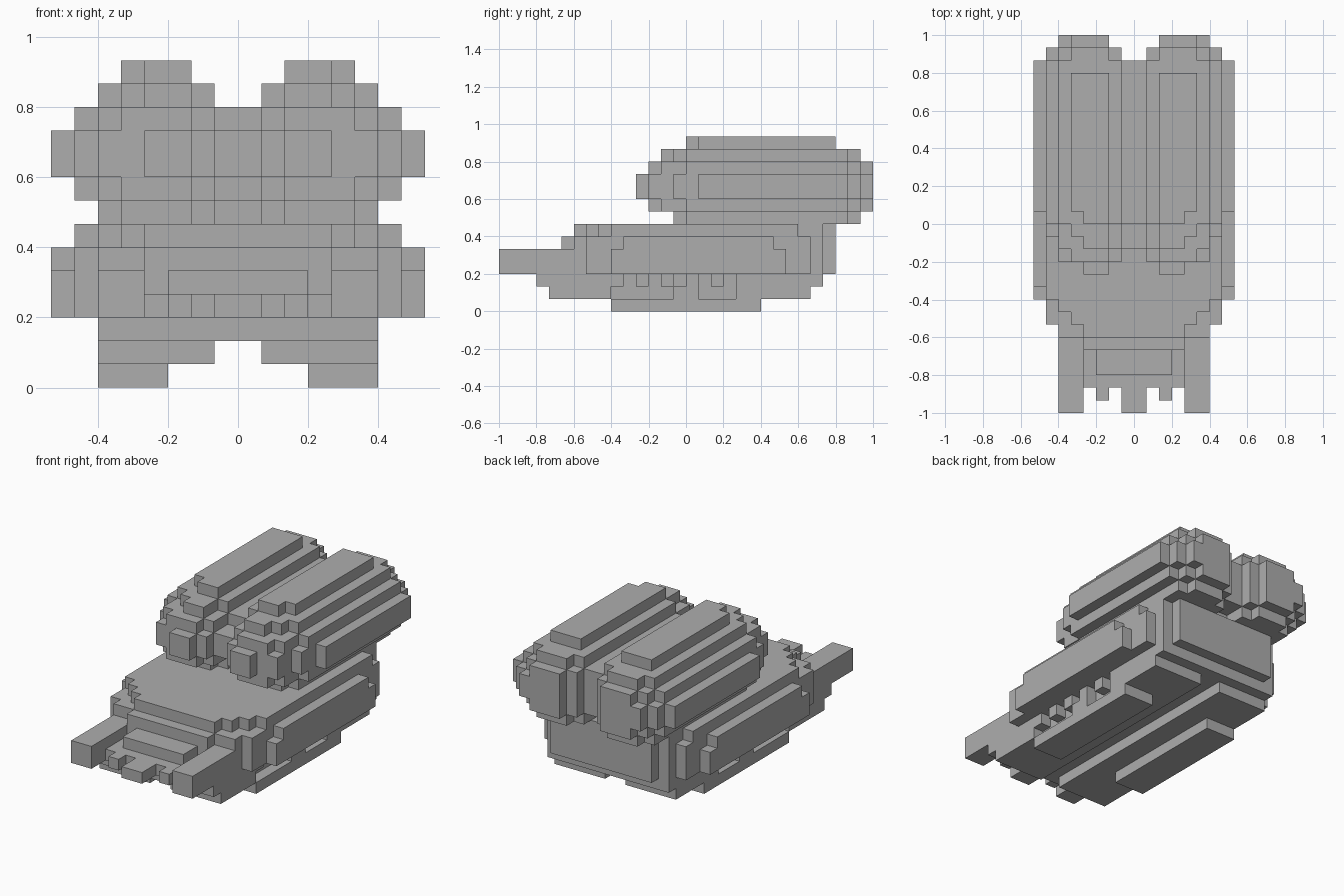
import bpy, bmesh, math
from mathutils import Vector

if "Cube" in bpy.data.objects:
    bpy.data.objects.remove(bpy.data.objects["Cube"])

U = 1 / 15  # size of one block

grey = bpy.data.materials.new("plain_grey")
grey.use_nodes = True
tone = (0.42, 0.42, 0.42, 1)
grey.diffuse_color = tone
grey.node_tree.nodes["Principled BSDF"].inputs["Base Color"].default_value = tone


def cells(box):
    x0, x1, z0, z1, y0, y1 = box
    return {(x, y, z) for x in range(x0, x1) for y in range(y0, y1) for z in range(z0, z1)}


def build(name, boxes, cuts=()):
    """Merge blocks (x0, x1, z0, z1, y0, y1), mirror them in x, keep only the skin."""
    solid = set().union(*(cells(b) for b in boxes))
    for c in cuts:
        solid -= cells(c)
    solid |= {(-x - 1, y, z) for x, y, z in solid}
    bm = bmesh.new()
    for cell in solid:
        centre = Vector(cell) + Vector((0.5, 0.5, 0.5))
        for axis in range(3):
            for sign in (-1, 1):
                near = list(cell)
                near[axis] += sign
                if tuple(near) in solid:
                    continue
                n, a, b = Vector(), Vector(), Vector()
                n[axis] = sign / 2
                a[(axis + 1) % 3] = 0.5
                b[(axis + 2) % 3] = 0.5 * sign
                ring = (-a - b, a - b, a + b, b - a)
                bm.faces.new([bm.verts.new((centre + n + r) * U) for r in ring])
    bmesh.ops.remove_doubles(bm, verts=bm.verts, dist=U / 100)
    bmesh.ops.dissolve_limit(bm, angle_limit=math.radians(1), verts=bm.verts, edges=bm.edges)
    mesh = bpy.data.meshes.new(name)
    bm.to_mesh(mesh)
    bm.free()
    mesh.materials.append(grey)
    obj = bpy.data.objects.new(name, mesh)
    bpy.context.collection.objects.link(obj)


# Twin rounded pods on top, joined in the middle
build("upper_pods", [
    (2, 4, 9, 11, -4, 15),
    (1, 6, 9, 11, -3, 14),
    (2, 5, 8, 12, -3, 15),
    (2, 6, 9, 11, -3, 15),
    (1, 6, 8, 12, -2, 14),
    (2, 5, 7, 13, -1, 14),
    (2, 4, 12, 13, -2, 14),
    (0, 7, 9, 11, -1, 13),
    (1, 7, 9, 11, -1, 14),
    (0, 7, 8, 12, 0, 13),
    (1, 6, 7, 13, 0, 13),
    (0, 8, 9, 11, 1, 13),
    (0, 1, 9, 11, -2, 13),
    (0, 1, 7, 8, 1, 11),
    (2, 5, 13, 14, 1, 12),
    (2, 4, 13, 14, 0, 12),
])

# Wide hull with stepped corners
build("hull", [
    (0, 4, 3, 6, -10, 12),
    (0, 6, 3, 6, -9, 11),
    (0, 7, 3, 6, -8, 10),
    (0, 8, 3, 5, -6, 8),
    (0, 8, 5, 6, -5, 7),
    (0, 5, 3, 7, -8, 12),
    (0, 4, 6, 7, -9, 11),
    (0, 6, 6, 7, -7, 11),
    (0, 7, 6, 7, -6, 9),
])

# Forward arms and the toothed snout between them
build("front_arms", [(4, 6, 3, 5, -15, -8)])
build("snout", [
    (0, 4, 3, 4, -13, -9),
    (0, 3, 4, 5, -12, -9),
    (2, 3, 3, 4, -14, -12),
    (0, 1, 3, 4, -15, -12),
])

# Undercarriage with side slots, rails and skids
slots = [(5, 6, 2, 3, y, y + 1) for y in range(-5, 4, 2)]
slots += [(5, 6, 1, 2, -6, -1), (5, 6, 1, 2, 1, 4)]
build("undercarriage", [
    (0, 6, 2, 3, -12, 11),
    (1, 6, 1, 2, -11, 10),
    (3, 6, 0, 1, -6, 6),
], slots)
